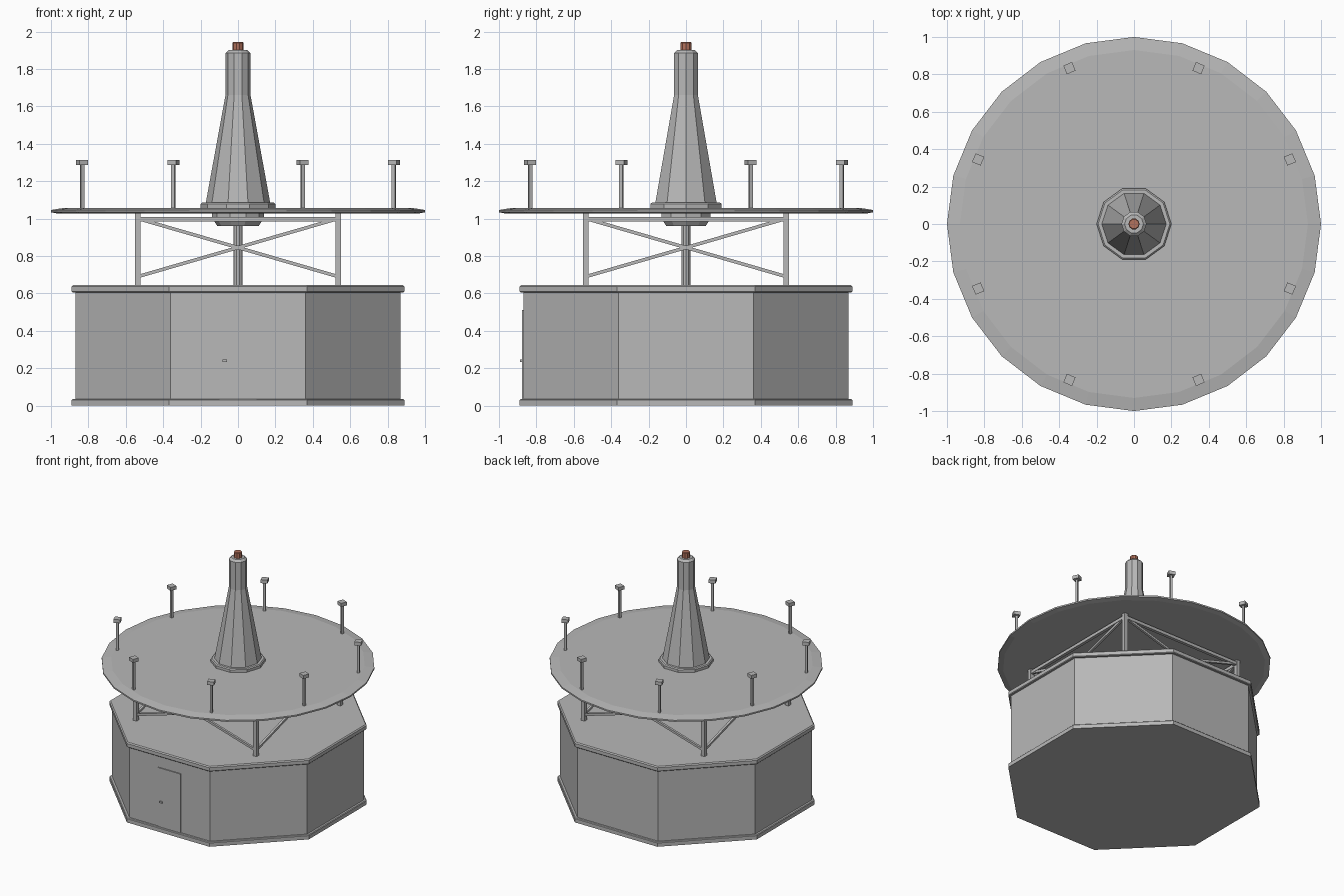
import bpy
import bmesh
from math import cos, sin, pi, radians
from mathutils import Vector, Matrix

cube = bpy.data.objects.get("Cube")
if cube:
    bpy.data.objects.remove(cube, do_unlink=True)


def material(name, rgb):
    m = bpy.data.materials.new(name)
    m.use_nodes = True
    m.diffuse_color = (*rgb, 1)
    m.node_tree.nodes["Principled BSDF"].inputs["Base Color"].default_value = (*rgb, 1)
    return m


GREY = material("painted grey", (0.48, 0.48, 0.48))
COPPER = material("copper red", (0.45, 0.17, 0.11))


def finish(bm, name, mat):
    bmesh.ops.recalc_face_normals(bm, faces=bm.faces)
    mesh = bpy.data.meshes.new(name)
    bm.to_mesh(mesh)
    bm.free()
    mesh.materials.append(mat)
    obj = bpy.data.objects.new(name, mesh)
    bpy.context.collection.objects.link(obj)
    return obj


def turned(name, sides, profile, mat=GREY, turn=0.0):
    """Closed faceted solid from (radius, height) rings."""
    bm = bmesh.new()
    angles = [turn + 2 * pi * i / sides for i in range(sides)]
    rings = [[bm.verts.new((r * cos(a), r * sin(a), z)) for a in angles]
             for r, z in profile]
    for low, high in zip(rings, rings[1:]):
        for i in range(sides):
            j = (i + 1) % sides
            bm.faces.new((low[i], low[j], high[j], high[i]))
    bm.faces.new(rings[0])
    bm.faces.new(rings[-1])
    return finish(bm, name, mat)


def box(name, center, size, turn=0.0, mat=GREY):
    bm = bmesh.new()
    bmesh.ops.create_cube(bm, size=1)
    bm.transform(Matrix.Translation(center) @ Matrix.Rotation(turn, 4, "Z")
                 @ Matrix.Diagonal((*size, 1)))
    return finish(bm, name, mat)


def bar(name, start, end, width):
    """Square bar between two points."""
    a, b = Vector(start), Vector(end)
    bm = bmesh.new()
    bmesh.ops.create_cube(bm, size=1)
    bm.transform(Matrix.Translation((a + b) / 2)
                 @ (b - a).to_track_quat("Y", "Z").to_matrix().to_4x4()
                 @ Matrix.Diagonal((width, (b - a).length, width, 1)))
    return finish(bm, name, GREY)


# Octagonal building, radii given across the flats
EIGHTH = radians(22.5)


def octagon(name, profile):
    return turned(name, 8, [(r / cos(EIGHTH), z) for r, z in profile], turn=EIGHTH)


octagon("base_plinth", [(0.89, 0), (0.89, 0.03), (0.885, 0.035)])
octagon("building_walls", [(0.87, 0.03), (0.87, 0.61)])
octagon("roof_slab", [(0.885, 0.605), (0.89, 0.61), (0.89, 0.637), (0.882, 0.645)])

# Door on the front wall
box("door", (0, -0.87, 0.2725), (0.2, 0.016, 0.475))
box("door_handle", (-0.07, -0.88, 0.24), (0.025, 0.016, 0.013))

# Square support frame with crossed braces on every side
P = 0.535
corners = [(-P, -P), (P, -P), (P, P), (-P, P)]
for i, (x, y) in enumerate(corners):
    u, v = corners[(i + 1) % 4]
    box(f"support_post_{i}", (x, y, 0.835), (0.03, 0.03, 0.39))
    bar(f"top_rail_{i}", (x, y, 0.997), (u, v, 0.997), 0.025)
    bar(f"brace_rising_{i}", (x, y, 0.69), (u, v, 1.0), 0.018)
    bar(f"brace_falling_{i}", (x, y, 1.0), (u, v, 0.69), 0.018)

# Central column and the hub under the platform
turned("central_column", 10, [(0.025, 0.64), (0.025, 0.97)])
turned("platform_hub", 10, [(0.11, 0.96), (0.138, 1.0), (0.138, 1.03)])

# Round platform with a thin sloping rim
turned("platform_disc", 24, [(0.96, 1.026), (1.0, 1.034), (1.0, 1.046), (0.93, 1.057)])

# Tapered antenna tower
turned("tower_base_ring", 10, [(0.2, 1.05), (0.2, 1.078), (0.192, 1.085)])
turned("antenna_tower", 10, [(0.173, 1.08), (0.067, 1.66), (0.067, 1.885), (0.05, 1.9)])
turned("tower_cap", 10, [(0.03, 1.895), (0.03, 1.94), (0.026, 1.945)], COPPER)

# Ring of small monitor masts
for i in range(8):
    a = EIGHTH + i * pi / 4
    x, y = 0.902 * cos(a), 0.902 * sin(a)
    box(f"mast_{i}", (x, y, 1.17), (0.018, 0.018, 0.24), a)
    box(f"mast_head_{i}", (x, y, 1.3), (0.05, 0.05, 0.028), a)
